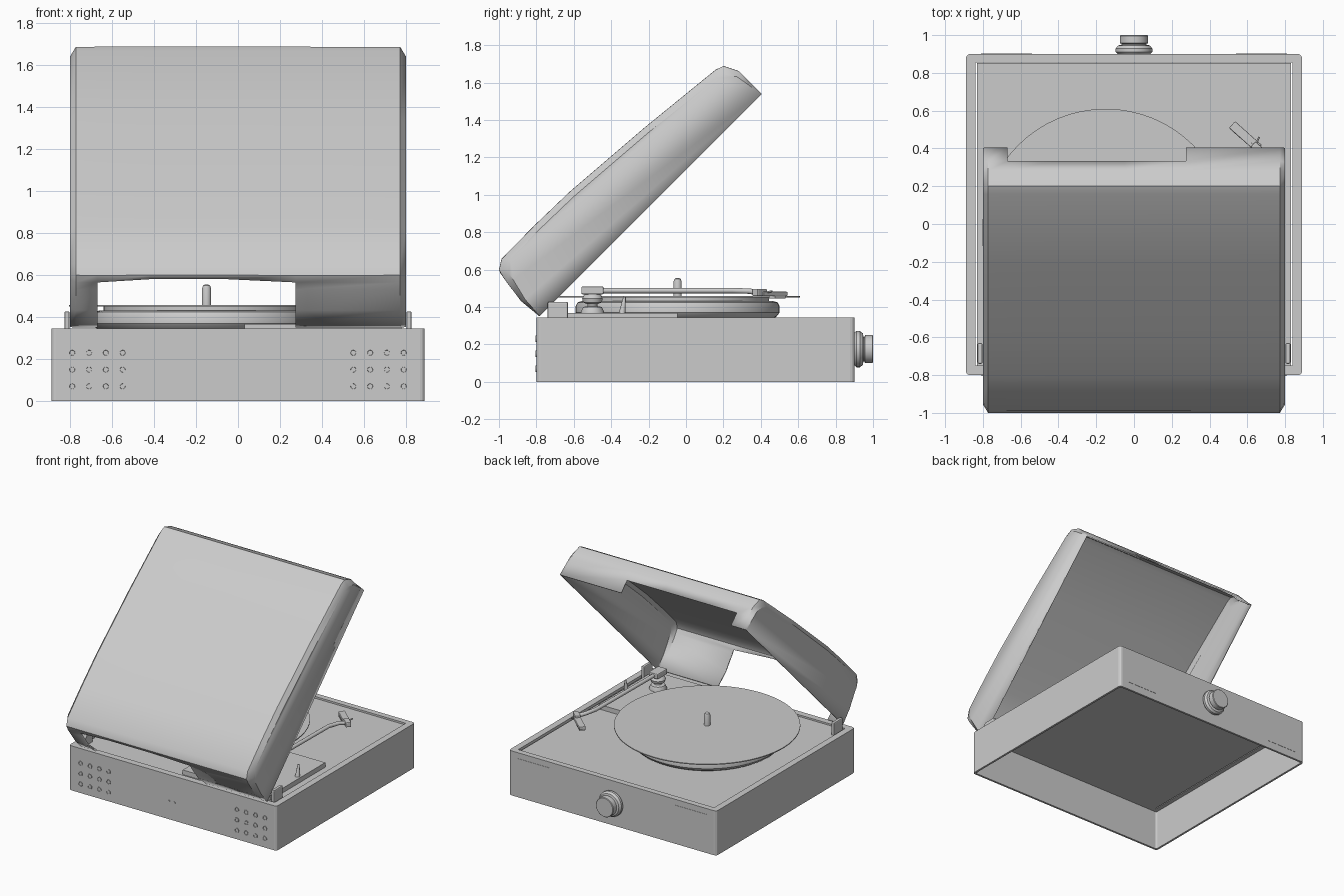
import bpy, bmesh, math
from mathutils import Matrix, Vector

if "Cube" in bpy.data.objects:
    bpy.data.objects.remove(bpy.data.objects["Cube"])


def finish(name, bm, smooth=False):
    bmesh.ops.recalc_face_normals(bm, faces=bm.faces)
    me = bpy.data.meshes.new(name)
    bm.to_mesh(me)
    bm.free()
    ob = bpy.data.objects.new(name, me)
    bpy.context.collection.objects.link(ob)
    if smooth:
        bpy.ops.object.select_all(action='DESELECT')
        ob.select_set(True)
        bpy.context.view_layer.objects.active = ob
        bpy.ops.object.shade_smooth_by_angle(angle=math.radians(35))
    return ob


def box(name, lo, hi, bevel=0, rot=0):
    bm = bmesh.new()
    bmesh.ops.create_cube(bm, size=1)
    lo, hi = Vector(lo), Vector(hi)
    m = Matrix.Translation((lo + hi) / 2) @ Matrix.Rotation(rot, 4, 'Z') @ Matrix.Diagonal((*(hi - lo), 1))
    bm.transform(m)
    ob = finish(name, bm)
    if bevel:
        b = ob.modifiers.new("bevel", 'BEVEL')
        b.width, b.segments = bevel, 2
    return ob


def lathe(name, prof, loc, seg=48, rx=0):
    """Closed solid of revolution from (radius, height) pairs."""
    bm = bmesh.new()
    rings = [[bm.verts.new((r * math.cos(2 * math.pi * i / seg), r * math.sin(2 * math.pi * i / seg), h))
              for i in range(seg)] for r, h in prof]
    for a, b in zip(rings, rings[1:]):
        for i in range(seg):
            j = (i + 1) % seg
            bm.faces.new((a[i], a[j], b[j], b[i]))
    bm.faces.new(rings[0])
    bm.faces.new(rings[-1])
    bm.transform(Matrix.Translation(loc) @ Matrix.Rotation(rx, 4, 'X'))
    return finish(name, bm, True)


def prism(name, pts, z0, z1):
    bm = bmesh.new()
    f = bm.faces.new([bm.verts.new((x, y, z0)) for x, y in pts])
    r = bmesh.ops.extrude_face_region(bm, geom=[f])
    bmesh.ops.translate(bm, vec=(0, 0, z1 - z0), verts=[v for v in r['geom'] if isinstance(v, bmesh.types.BMVert)])
    return finish(name, bm)


def rod(name, pts, radius):
    cu = bpy.data.curves.new(name, 'CURVE')
    cu.dimensions = '3D'
    cu.bevel_depth, cu.bevel_resolution, cu.use_fill_caps = radius, 3, True
    sp = cu.splines.new('POLY')
    sp.points.add(len(pts) - 1)
    for p, c in zip(sp.points, pts):
        p.co = (*c, 1)
    ob = bpy.data.objects.new(name, cu)
    bpy.context.collection.objects.link(ob)
    return ob


def rounded(hx, y0, y1, r):
    pts = []
    for cx, cy, a0 in ((hx - r, y1 - r, 0), (r - hx, y1 - r, 90), (r - hx, y0 + r, 180), (hx - r, y0 + r, 270)):
        for k in range(4):
            a = math.radians(a0 + 30 * k)
            pts.append((cx + r * math.cos(a), cy + r * math.sin(a)))
    return pts


# plinth: thin hollow walls, open underneath, with an inward rim on top
outer = rounded(0.89, -0.80, 0.90, 0.022)
wall = rounded(0.874, -0.784, 0.884, 0.012)
rim = rounded(0.84, -0.75, 0.855, 0.006)
bm = bmesh.new()
loops = [[bm.verts.new((x, y, z)) for x, y in o]
         for o, z in ((outer, 0), (outer, 0.345), (rim, 0.345), (rim, 0.315), (wall, 0.315), (wall, 0))]
for a, b in zip(loops, loops[1:] + loops[:1]):
    for i in range(len(a)):
        j = (i + 1) % len(a)
        bm.faces.new((a[i], a[j], b[j], b[i]))
finish("plinth", bm)

# deck plate, with a narrow slot left at each side
box("deck", (-0.83, -0.752, 0.312), (0.83, 0.853, 0.332))

# speaker studs on the front, plus two indicator dots
for s in (-1, 1):
    for i in range(4):
        for k in range(3):
            lathe("speaker_stud", [(0.018, 0), (0.018, 0.006), (0.013, 0.006), (0.012, 0.003)],
                  (s * (0.55 + 0.08 * i), -0.799, 0.07 + 0.08 * k), 16, math.pi / 2)
for x in (-0.03, 0.015):
    lathe("indicator", [(0.008, 0), (0.008, 0.005)], (x, -0.799, 0.14), 12, math.pi / 2)

# rear knob and rear panels
lathe("knob", [(0.085, 0), (0.097, 0.012), (0.097, 0.03), (0.085, 0.046), (0.066, 0.05),
               (0.066, 0.055), (0.075, 0.058), (0.075, 0.097), (0.071, 0.101)],
      (0, 0.899, 0.175), 40, -math.pi / 2)
for s in (-1, 1):
    box("rear_panel", (s * 0.675 - 0.135, 0.895, 0.06), (s * 0.675 + 0.135, 0.902, 0.30))

# platter, mat, record and spindle
C = (-0.15, -0.045, 0)
lathe("platter", [(0.50, 0.332), (0.53, 0.35), (0.545, 0.37), (0.545, 0.405), (0.535, 0.425), (0.51, 0.432)], C, 64)
lathe("mat", [(0.49, 0.43), (0.49, 0.451)], C, 64)
lathe("record", [(0.655, 0.451), (0.655, 0.458)], C, 64)
lathe("spindle", [(0.022, 0.45), (0.022, 0.535), (0.017, 0.55), (0.007, 0.556)], C, 20)

# raised arm plate, scooped around the platter
arc = []
a0, a1 = math.atan2(-0.541, 0.18), 0.0
for k in range(13):
    a = a0 + (a1 - a0) * k / 12
    arc.append((C[0] + 0.57 * math.cos(a), C[1] + 0.57 * math.sin(a)))
prism("arm_plate", [(0.03, -0.72)] + arc + [(0.78, -0.045), (0.78, -0.72)][0:2], 0.33, 0.368)

# tonearm
P = (0.59, -0.50, 0)
lathe("arm_base", [(0.062, 0.36), (0.062, 0.375), (0.05, 0.40), (0.026, 0.405), (0.026, 0.415),
                   (0.05, 0.425), (0.055, 0.445), (0.045, 0.465), (0.03, 0.475)], P, 32)
box("arm_pivot", (0.55, -0.56, 0.468), (0.63, -0.44, 0.51), 0.008)
rod("tonearm", [(0.59, -0.50, 0.488), (0.60, 0.25, 0.488), (0.625, 0.34, 0.485), (0.665, 0.395, 0.475)], 0.015)
ang = math.atan2(0.125, -0.14)
box("headshell", (0.495, 0.439, 0.458), (0.685, 0.487, 0.482), 0.005, ang)
box("cartridge", (0.515, 0.466, 0.447), (0.60, 0.510, 0.460), 0, ang)
box("arm_collar", (0.62, 0.375, 0.458), (0.70, 0.415, 0.497), 0.006, ang)
rod("finger_lift", [(0.62, 0.43, 0.478), (0.65, 0.43, 0.478), (0.662, 0.46, 0.485)], 0.005)

# control lever
bm = bmesh.new()
bmesh.ops.create_cone(bm, cap_ends=True, segments=12, radius1=0.018, radius2=0.007, depth=0.09)
bm.transform(Matrix.Translation((0.75, -0.335, 0.41)) @ Matrix.Rotation(-0.15, 4, 'X'))
finish("lever", bm, True)

# hinge blocks
for s in (-1, 1):
    box("hinge", (s * 0.815 - 0.013, -0.74, 0.32), (s * 0.815 + 0.013, -0.63, 0.428), 0.008)

# lid: section (along, up) swept across x, tilted 45 degrees about the front edge
prof = [(0, 0), (-0.012, 0.127), (0.005, 0.25), (0.012, 0.29), (0.022, 0.325), (0.07, 0.354), (0.32, 0.356),
        (0.58, 0.35), (1.10, 0.31), (1.59, 0.26), (1.633, 0.245), (1.67, 0.17), (1.67, 0.10), (1.67, 0)]
xs = [-0.795, -0.77, -0.67, -0.42, -0.05, 0.275, 0.77, 0.795]
n = len(prof)


def lid_point(i, k):
    u, v = prof[k]
    if i in (0, len(xs) - 1) and 0 < k < n - 1:      # chamfered side edges
        f = min(1, v / 0.2)
        u += 0.03 * f * (1 if u < 0.1 else -1 if u > 1.58 else 0)
        v -= 0.03 * f if 4 <= k <= 10 else 0.015 * f
    if i in (3, 4) and k == 3:                       # arched top of the front opening
        u, v = 0.015, 0.308
    return (xs[i], -0.78 + (u - v) * math.sqrt(0.5), 0.355 + (u + v) * math.sqrt(0.5))


bm = bmesh.new()
g = [[bm.verts.new(lid_point(i, k)) for k in range(n)] for i in range(len(xs))]
for i in range(len(xs) - 1):
    for k in range(n - 1):
        if 2 <= i <= 4 and (k < 3 or k == n - 2):    # front and rear cut-outs
            continue
        bm.faces.new((g[i][k], g[i + 1][k], g[i + 1][k + 1], g[i][k + 1]))
bm.faces.new(g[0])
bm.faces.new(g[-1])
bmesh.ops.delete(bm, geom=[v for v in bm.verts if not v.link_faces], context='VERTS')
lid = finish("lid", bm, True)
sol = lid.modifiers.new("thickness", 'SOLIDIFY')
sol.thickness, sol.offset = 0.012, 0
